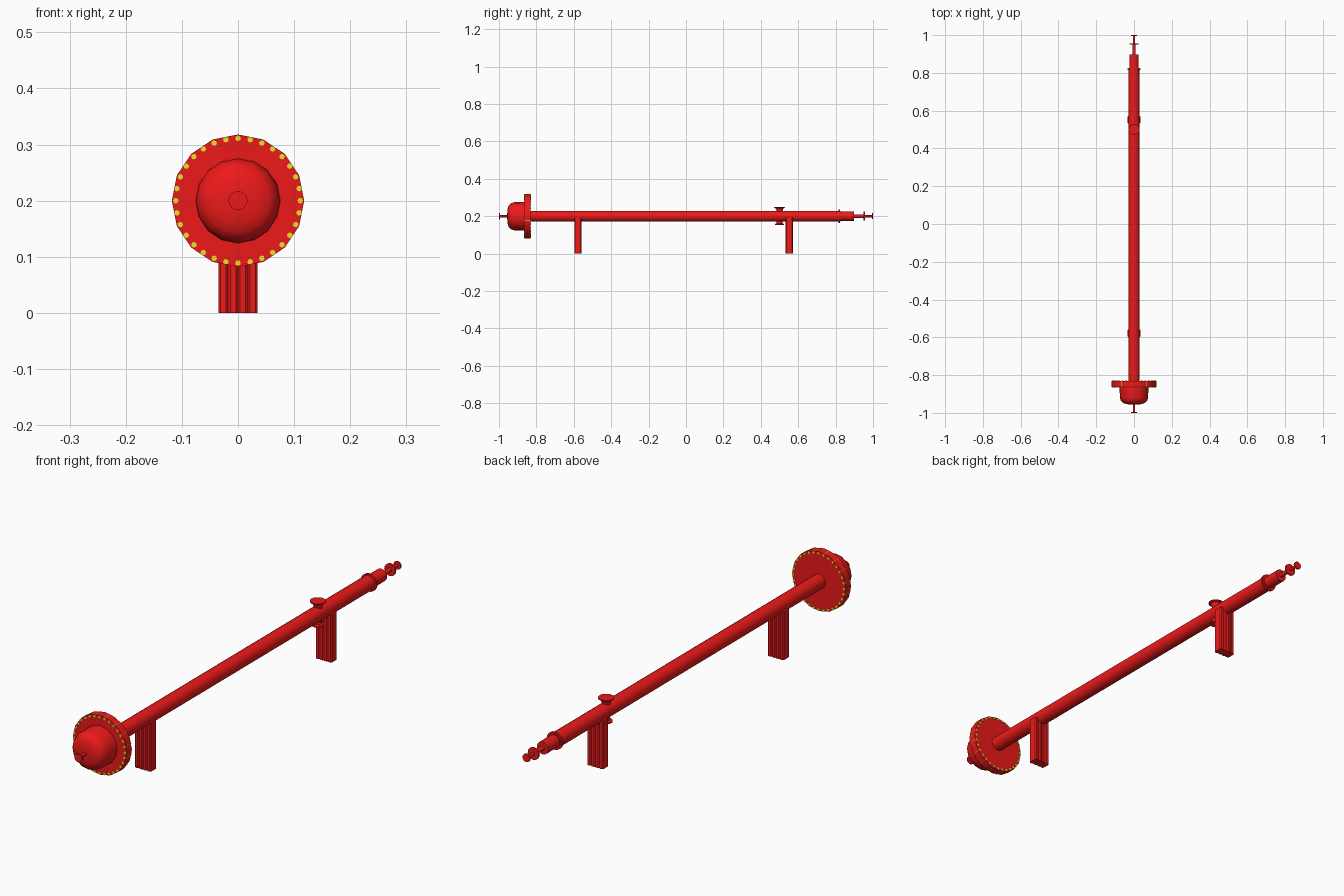
import bpy, bmesh, math
from mathutils import Matrix

if "Cube" in bpy.data.objects:
    bpy.data.objects.remove(bpy.data.objects["Cube"])

AXIS_Z = 0.2


def material(name, color):
    m = bpy.data.materials.new(name)
    m.diffuse_color = color
    m.use_nodes = True
    m.node_tree.nodes["Principled BSDF"].inputs["Base Color"].default_value = m.diffuse_color
    return m


RED = material("red_paint", (0.85, 0.01, 0.01, 1))
YELLOW = material("yellow_bolt", (0.85, 0.75, 0.02, 1))


def finish(name, bm, mat, smooth=True):
    bmesh.ops.recalc_face_normals(bm, faces=bm.faces)
    me = bpy.data.meshes.new(name)
    bm.to_mesh(me)
    bm.free()
    me.materials.append(mat)
    ob = bpy.data.objects.new(name, me)
    bpy.context.collection.objects.link(ob)
    if smooth:
        bpy.ops.object.select_all(action='DESELECT')
        ob.select_set(True)
        bpy.context.view_layer.objects.active = ob
        bpy.ops.object.shade_smooth_by_angle(angle=math.radians(35))
    return ob


def lathe(name, profile, sides=16, upright_y=None):
    """Closed solid from (position, radius) pairs, along y or upright at upright_y."""
    bm = bmesh.new()
    rings = []
    for t, r in profile:
        ring = []
        for i in range(sides):
            a = 2 * math.pi * i / sides
            u, v = r * math.cos(a), r * math.sin(a)
            co = (u, t, AXIS_Z + v) if upright_y is None else (u, upright_y + v, t)
            ring.append(bm.verts.new(co))
        rings.append(ring)
    for a, b in zip(rings, rings[1:]):
        for i in range(sides):
            j = (i + 1) % sides
            bm.faces.new((a[i], a[j], b[j], b[i]))
    bm.faces.new(rings[0])
    bm.faces.new(rings[-1])
    return finish(name, bm, RED)


# Long pipe with collar and narrower end sleeve
lathe("main_pipe", [(-0.84, 0.029), (0.825, 0.029)])
lathe("pipe_collar", [(0.816, 0.035), (0.823, 0.035)])
lathe("end_sleeve", [(0.82, 0.025), (0.897, 0.025)])

# Back spindle with two discs
lathe("back_spindle", [(0.89, 0.009), (0.953, 0.009), (0.953, 0.006), (0.997, 0.006)])
lathe("spindle_disc", [(0.949, 0.024), (0.956, 0.024)])
lathe("spindle_tip", [(0.994, 0.016), (1.0, 0.016)])

# Front flange, rounded cap and small knob
lathe("front_flange", [(-0.864, 0.118), (-0.832, 0.118)])
lathe("front_cap", [(-0.86, 0.076), (-0.92, 0.075), (-0.937, 0.069),
                    (-0.948, 0.057), (-0.954, 0.038), (-0.956, 0.015)])
lathe("knob_stem", [(-0.95, 0.006), (-0.996, 0.006)])
lathe("knob_disc", [(-0.994, 0.017), (-1.0, 0.017)])

# Ring of bolts through the flange
bm = bmesh.new()
for i in range(32):
    a = 2 * math.pi * i / 32
    place = Matrix.Translation((0.111 * math.cos(a), -0.848, AXIS_Z + 0.111 * math.sin(a)))
    bmesh.ops.create_cone(bm, cap_ends=True, segments=8, radius1=0.005, radius2=0.005,
                          depth=0.037, matrix=place @ Matrix.Rotation(math.pi / 2, 4, 'X'))
finish("flange_bolts", bm, YELLOW)

# Filler port above the pipe and drain port below
lathe("top_port", [(0.215, 0.016), (0.232, 0.016), (0.243, 0.022), (0.246, 0.029), (0.25, 0.029)],
      upright_y=0.5)
lathe("bottom_port", [(0.185, 0.015), (0.162, 0.015), (0.159, 0.023), (0.153, 0.023)], upright_y=0.5)

# Legs, each a row of four chamfered bars
for name, y in (("front_leg", -0.578), ("back_leg", 0.552)):
    bm = bmesh.new()
    for k in range(4):
        x = (k - 1.5) * 0.0175
        w, d, c = 0.00875, 0.019, 0.004
        outline = [(-w, -d + c), (-w + c, -d), (w - c, -d), (w, -d + c),
                   (w, d - c), (w - c, d), (-w + c, d), (-w, d - c)]
        base = bm.faces.new([bm.verts.new((x + px, y + py, 0)) for px, py in outline])
        top = bmesh.ops.extrude_face_region(bm, geom=[base])["geom"]
        bmesh.ops.translate(bm, vec=(0, 0, 0.19),
                            verts=[v for v in top if isinstance(v, bmesh.types.BMVert)])
    finish(name, bm, RED, smooth=False)
